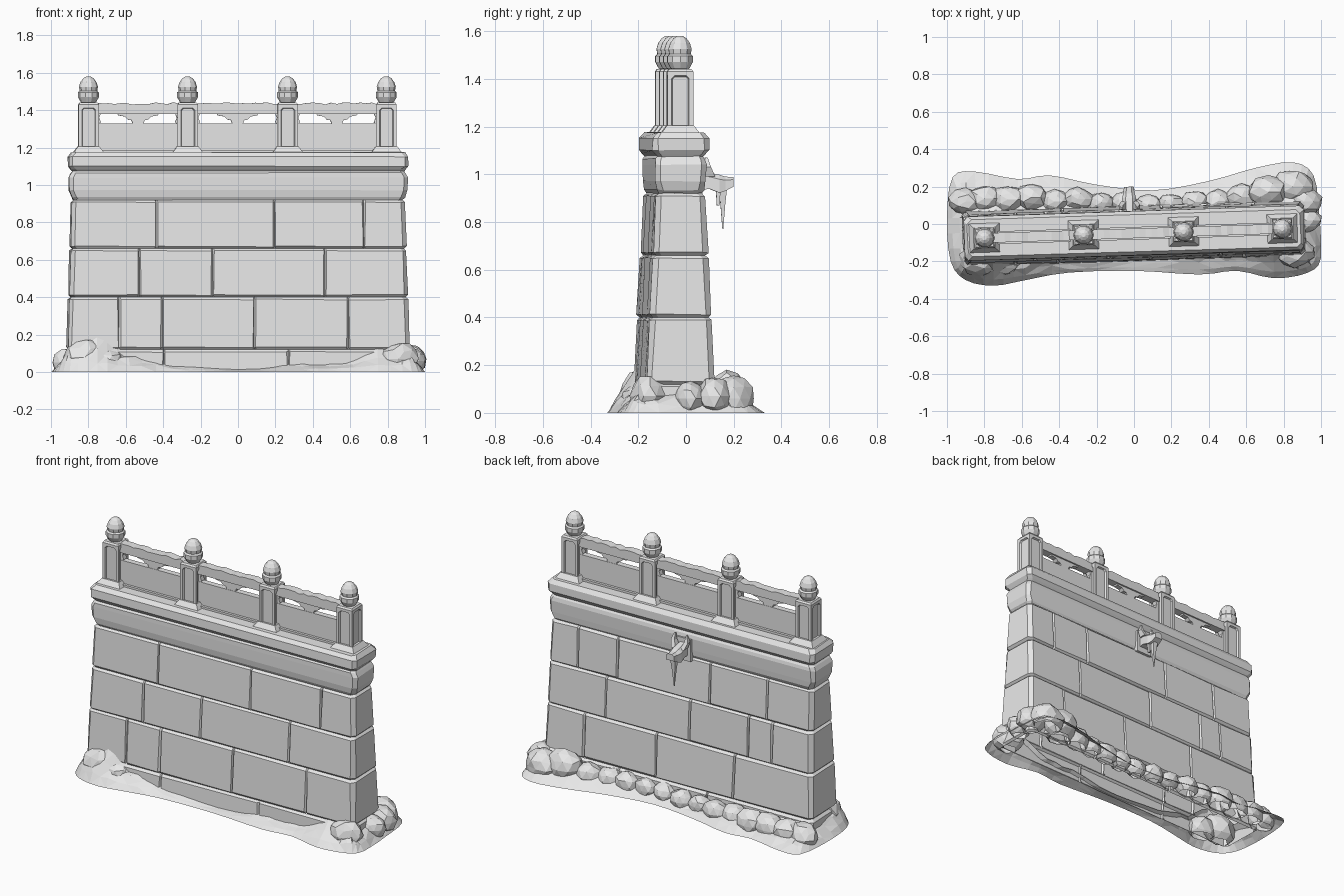
import bpy, bmesh, math, random
from mathutils import Matrix, Vector

random.seed(4)
if "Cube" in bpy.data.objects:
    bpy.data.objects.remove(bpy.data.objects["Cube"], do_unlink=True)

stone = bpy.data.materials.new("pale grey stone")
stone.use_nodes = True
GREY = (0.8, 0.8, 0.8, 1)
stone.diffuse_color = GREY
stone.node_tree.nodes["Principled BSDF"].inputs["Base Color"].default_value = GREY

# The wall stands slightly turned on its mound
TURN = Matrix.Translation((0, -0.05, 0)) @ Matrix.Rotation(math.radians(1.8), 4, "Z")


def finish(bm, name, turn=True):
    if turn:
        bm.transform(TURN)
    bmesh.ops.recalc_face_normals(bm, faces=bm.faces)
    mesh = bpy.data.meshes.new(name)
    bm.to_mesh(mesh)
    bm.free()
    mesh.materials.append(stone)
    obj = bpy.data.objects.new(name, mesh)
    bpy.context.collection.objects.link(obj)
    return obj


def loft(bm, rings, cap_top=False, cap_bottom=False):
    rows = [[bm.verts.new(p) for p in ring] for ring in rings]
    n = len(rows[0])
    for low, high in zip(rows, rows[1:]):
        for i in range(n):
            j = (i + 1) % n
            bm.faces.new((low[i], low[j], high[j], high[i]))
    if cap_top:
        bm.faces.new(rows[-1])
    if cap_bottom:
        bm.faces.new(rows[0][::-1])


def rect(x, y, z, hx, hy):
    return [(x - hx, y - hy, z), (x + hx, y - hy, z), (x + hx, y + hy, z), (x - hx, y + hy, z)]


def block(bm, x, y, z0, z1, hx, hy, top=1.0):
    loft(bm, [rect(x, y, z0, hx, hy), rect(x, y, z1, hx * top, hy * top)], True, True)


def prism(bm, points, depth):
    # Extrude an x-z outline along y
    loft(bm, [[(x, y, z) for x, z in points] for y in (-depth, depth)], True, True)


# Wall courses: chamfered outlines with grooves between the blocks
def half_outline(hx, hy, seams, c=0.022, g=0.007, d=0.012):
    pts = [(-hx, c - hy), (c - hx, -hy)]
    for s in seams:
        pts += [(s - g, -hy), (s, d - hy), (s + g, -hy)]
    return pts + [(hx - c, -hy), (hx, c - hy)]


def outline(z, hx, hy, front=(), back=(), rough=0.0):
    pts = half_outline(hx, hy, front)
    pts += [(-x, -y) for x, y in half_outline(hx, hy, [-s for s in back])]
    r = lambda: random.uniform(-rough, rough)
    return [(x + r(), y + r(), z + r()) for x, y in pts]


wall = bmesh.new()
heights = [0, 0.12, 0.4, 0.66, 0.92]
fronts = [(-0.4, 0.265), (-0.64, -0.41, 0.085, 0.585), (-0.53, -0.14, 0.46), (-0.44, 0.19, 0.67)]
backs = [(0.4, -0.2), (0.64, 0.15, -0.38), (0.5, -0.07, -0.47, -0.63), (0.7, 0.43, -0.2, -0.59)]
for z0, z1, front, back in zip(heights, heights[1:], fronts, backs):
    rings = []
    for z, sunk in ((z0, 0.013), (z0 + 0.012, 0), (z1 - 0.012, 0), (z1, 0.013)):
        hx, hy = 0.918 - 0.03 * z - sunk, 0.15 - 0.052 * z - sunk
        rings.append(outline(z, hx, hy, front, back, 0 if sunk else 0.003))
    loft(wall, rings)
finish(wall, "block_wall")

# Cornice and coping slab
coping = bmesh.new()
levels = [(0.92, 0.88, 0.09), (0.935, 0.89, 0.098), (0.97, 0.905, 0.105), (1.04, 0.905, 0.108),
          (1.065, 0.895, 0.104), (1.075, 0.885, 0.098), (1.085, 0.895, 0.108), (1.1, 0.908, 0.118),
          (1.15, 0.91, 0.118), (1.175, 0.89, 0.1)]
loft(coping, [outline(z, hx, hy, rough=0.003) for z, hx, hy in levels], cap_top=True)
finish(coping, "coping")

# Balustrade posts with recessed panels and finials
post_x = [-0.8, -0.27, 0.265, 0.793]
FINIAL = [(1.435, 0.03), (1.445, 0.042), (1.47, 0.056), (1.495, 0.056), (1.503, 0.047),
          (1.525, 0.051), (1.55, 0.043), (1.57, 0.028), (1.58, 0.012)]
for k, x in enumerate(post_x):
    bm = bmesh.new()
    block(bm, x, 0, 1.16, 1.43, 0.054, 0.054)
    bm.normal_update()
    sides = [f for f in bm.faces if abs(f.normal.z) < 0.5]
    top = [f for f in bm.faces if f.normal.z > 0.5]
    bmesh.ops.inset_individual(bm, faces=top, thickness=0.01, depth=0.01)
    bmesh.ops.inset_individual(bm, faces=sides, thickness=0.024)
    corners = list({v for f in sides for v in f.verts})
    bmesh.ops.bevel(bm, geom=corners, offset=0.012, affect="VERTICES", segments=1)
    bm.normal_update()
    panels = [f for f in bm.faces if len(f.verts) == 8 and abs(f.normal.z) < 0.5]
    bmesh.ops.inset_individual(bm, faces=panels, thickness=0.005, depth=-0.01)
    finish(bm, f"post_{k + 1}")

    foot = bmesh.new()
    block(foot, x, 0, 1.165, 1.205, 0.088, 0.085, 0.66)
    finish(foot, f"post_foot_{k + 1}")

    bm = bmesh.new()
    ring_dirs = [(math.cos(a * math.tau / 10), math.sin(a * math.tau / 10)) for a in range(10)]
    loft(bm, [[(x + r * c, r * s, z) for c, s in ring_dirs] for z, r in FINIAL], True, True)
    finish(bm, f"finial_{k + 1}")

# Railing bays between the posts
BRACKET = [(0.115, 1.39), (0.105, 1.372), (0.07, 1.366), (0.055, 1.35), (0.035, 1.346), (0.028, 1.325)]
for k, (a, b) in enumerate(zip(post_x, post_x[1:])):
    mid, half = (a + b) / 2, (b - a) / 2 - 0.045
    bm = bmesh.new()
    block(bm, mid, 0, 1.165, 1.33, half, 0.018)
    block(bm, mid, 0, 1.165, 1.188, half, 0.034)
    finish(bm, f"railing_panel_{k + 1}")

    bm = bmesh.new()
    prism(bm, [(mid - x, z) for x, z in BRACKET] + [(mid + x, z) for x, z in reversed(BRACKET)], 0.016)
    for end in (-1, 1):
        e = mid + end * half
        prism(bm, [(e, 1.32), (e - end * 0.022, 1.335), (e - end * 0.012, 1.36),
                   (e - end * 0.025, 1.39), (e, 1.39)], 0.016)
    finish(bm, f"railing_bracket_{k + 1}")

    # Weathered top rail with an uneven crest
    bm = bmesh.new()
    crest = [(mid + half * (1 - i / 7), 1.434 + random.uniform(-0.004, 0.009)) for i in range(15)]
    prism(bm, [(mid - half, 1.38), (mid + half, 1.38)] + crest, 0.026)
    finish(bm, f"top_rail_{k + 1}")

# Carved water spout on the back
spout = bmesh.new()
SX = -0.02
block(spout, SX, 0.1, 0.9, 1.04, 0.055, 0.018)
path = [(0.1, 0.975, 0.032, 0.04), (0.15, 0.972, 0.036, 0.034), (0.19, 0.96, 0.038, 0.038),
        (0.215, 0.96, 0.03, 0.03), (0.25, 0.968, 0.026, 0.02)]
loft(spout, [[(SX - w, y, z - h), (SX + w, y, z - h), (SX + w, y, z + h * 0.5),
              (SX + w * 0.5, y, z + h), (SX - w * 0.5, y, z + h), (SX - w, y, z + h * 0.5)]
             for y, z, w, h in path], True, True)
for side in (-1, 1):
    loft(spout, [rect(SX + side * 0.028, 0.15, 0.99, 0.016, 0.022),
                 rect(SX + side * 0.045, 0.14, 1.03, 0.012, 0.014),
                 rect(SX + side * 0.04, 0.135, 1.07, 0.004, 0.005)], True, True)
finish(spout, "spout_head")

icicle = bmesh.new()
for dx, dy, z, r in ((0, 0.205, 0.77, 0.017), (0.02, 0.185, 0.87, 0.01)):
    loft(icicle, [rect(SX + dx, dy, z, 0.002, 0.002), rect(SX + dx, dy, 0.86 + r, r * 0.6, r * 0.6),
                  rect(SX + dx, dy, 0.94, r, r)], True, True)
finish(icicle, "hanging_icicle")

# Earth mound: outer edge points as x, y and height against the wall
EDGE = [(-0.98, -0.2, 0.14), (-0.9, -0.3, 0.16), (-0.75, -0.33, 0.18), (-0.58, -0.3, 0.11),
        (-0.35, -0.26, 0.05), (0, -0.25, 0.02), (0.35, -0.27, 0.05), (0.55, -0.25, 0.06),
        (0.75, -0.29, 0.12), (0.93, -0.26, 0.15), (1, -0.18, 0.12), (0.99, 0.05, 0.1),
        (0.96, 0.26, 0.13), (0.85, 0.33, 0.14), (0.65, 0.3, 0.12), (0.4, 0.23, 0.1),
        (0.1, 0.18, 0.07), (-0.2, 0.21, 0.08), (-0.45, 0.26, 0.1), (-0.62, 0.24, 0.1),
        (-0.85, 0.28, 0.12), (-0.97, 0.25, 0.1), (-1, 0.03, 0.08)]


def smooth_loop(points, steps):
    P = [Vector(p) for p in points]
    n = len(P)
    for i in range(n):
        p, a, b, q = P[i - 1], P[i], P[(i + 1) % n], P[(i + 2) % n]
        for s in range(steps):
            t = s / steps
            yield a + (b - p) * t / 2 + (p * 2 - a * 5 + b * 4 - q) * t**2 / 2 + (a * 3 - p - b * 3 + q) * t**3 / 2


rings = [[], [], [], []]
for p in smooth_loop(EDGE, 3):
    q = TURN.inverted() @ Vector((p.x, p.y, 0))
    inner = TURN @ Vector((max(-0.885, min(0.885, q.x)), max(-0.125, min(0.125, q.y)), 0))
    outer = Vector((max(-1, min(1, p.x)), max(-0.335, min(0.335, p.y)), 0))
    for ring, t, lift in zip(rings, (0, 0.25, 0.6, 1), (0, 0.3, 0.62, 1)):
        spot = outer.lerp(inner, t)
        spot.z = p.z * lift * (random.uniform(0.8, 1.2) if t else 1)
        ring.append(spot)
mound = bmesh.new()
loft(mound, rings)
bmesh.ops.triangulate(mound, faces=mound.faces)
finish(mound, "earth_mound", turn=False)

# Faceted boulders heaped along the back and at the corners
spots = [(-0.82, -0.19, 0.1, 0.08), (-0.7, -0.2, 0.08, 0.05), (0.86, -0.15, 0.09, 0.07),
         (0.92, 0.02, 0.075, 0.06), (0.85, 0.2, 0.1, 0.06), (0.72, 0.17, 0.1, 0.08),
         (-0.9, 0.12, 0.08, 0.05), (0.91, 0.12, 0.085, 0.07)]
for i in range(13):
    x = -0.8 + i * 0.125
    spots.append((x, 0.1 + 0.05 * abs(x) + random.uniform(-0.01, 0.02),
                  random.uniform(0.055, 0.07) + 0.025 * abs(x), 0.05))
for k, (x, y, r, z) in enumerate(spots):
    bm = bmesh.new()
    bmesh.ops.create_icosphere(bm, subdivisions=2, radius=r)
    for v in bm.verts:
        v.co *= random.uniform(0.9, 1.08)
    bm.transform(Matrix.Translation((x, y, z)) @ Matrix.Diagonal((1.15, 0.9, 1, 1)))
    bmesh.ops.bisect_plane(bm, geom=bm.verts[:] + bm.edges[:] + bm.faces[:],
                           plane_co=(0, 0, 0), plane_no=(0, 0, 1), clear_inner=True)
    finish(bm, f"boulder_{k + 1}", turn=False)
